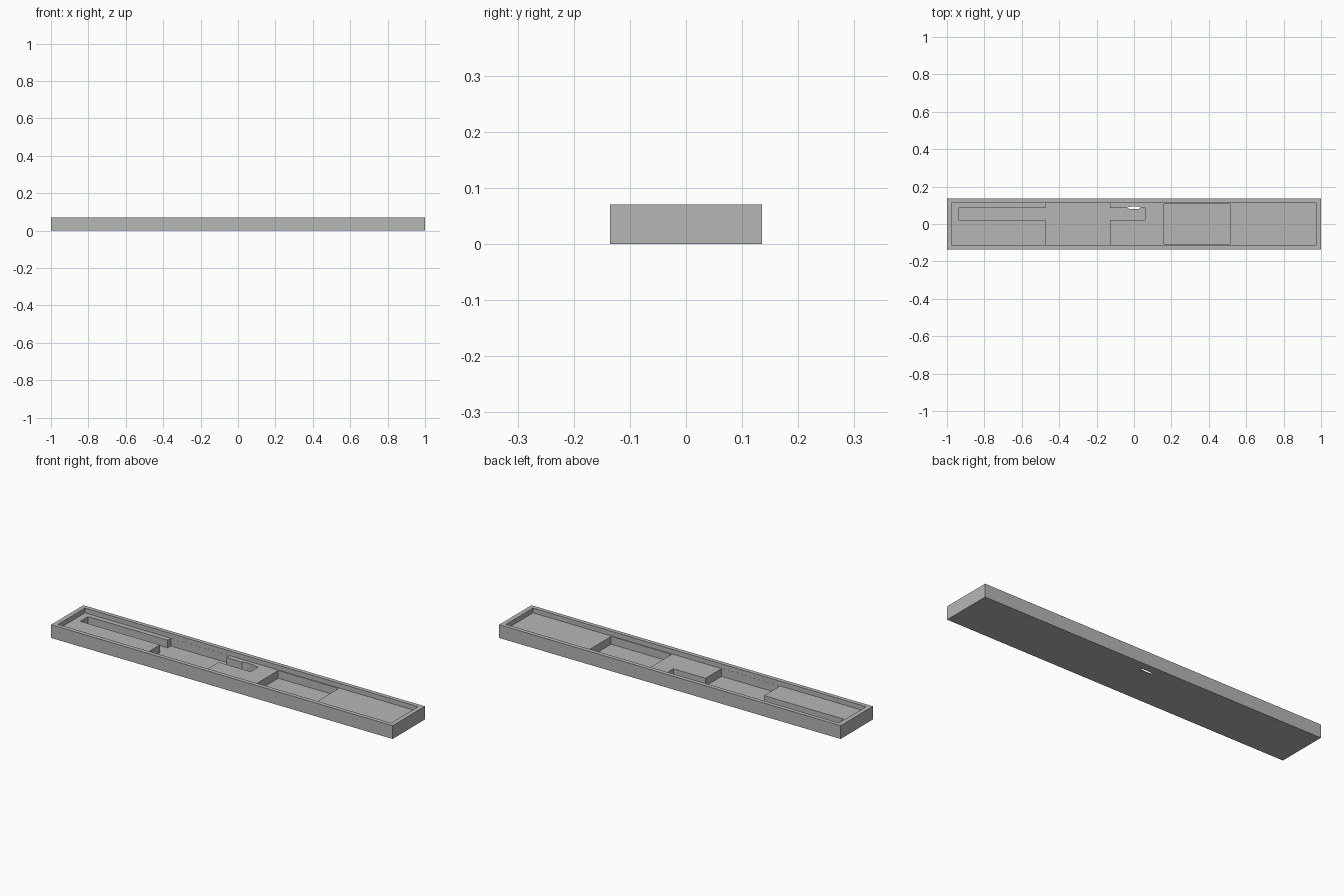
import bpy, bmesh, math

cube = bpy.data.objects.get("Cube")
if cube:
    bpy.data.objects.remove(cube, do_unlink=True)

grey = bpy.data.materials.new("plain grey")
grey.use_nodes = True
colour = (0.47, 0.47, 0.47, 1)
grey.diffuse_color = colour
for node in grey.node_tree.nodes:
    if node.type == "BSDF_PRINCIPLED":
        node.inputs["Base Color"].default_value = colour


def prism(name, outline, bottom, top):
    """Upright solid with the given outline."""
    bm = bmesh.new()
    face = bm.faces.new([bm.verts.new((x, y, bottom)) for x, y in outline])
    out = bmesh.ops.extrude_face_region(bm, geom=[face])
    verts = [v for v in out["geom"] if isinstance(v, bmesh.types.BMVert)]
    bmesh.ops.translate(bm, verts=verts, vec=(0, 0, top - bottom))
    bmesh.ops.recalc_face_normals(bm, faces=bm.faces)
    mesh = bpy.data.meshes.new(name)
    bm.to_mesh(mesh)
    bm.free()
    mesh.materials.append(grey)
    obj = bpy.data.objects.new(name, mesh)
    bpy.context.collection.objects.link(obj)
    return obj


def rect(x0, x1, y0, y1):
    return [(x0, y0), (x1, y0), (x1, y1), (x0, y1)]


def cut(target, name, outline, bottom):
    """Remove an upright prism, open at the top, from the target."""
    cutter = prism(name, outline, bottom, 0.2)
    cutter.hide_render = True
    mod = target.modifiers.new(name, "BOOLEAN")
    mod.operation = "DIFFERENCE"
    mod.solver = "EXACT"
    mod.object = cutter
    bpy.context.view_layer.objects.active = target
    bpy.ops.object.modifier_apply(modifier=mod.name)
    bpy.data.objects.remove(cutter, do_unlink=True)


TOP, LEDGE, FLOOR = 0.07, 0.045, 0.004

# Long shallow tray
tray = prism("tray", rect(-1, 1, -0.135, 0.135), 0, TOP)
cut(tray, "lid_recess", rect(-0.975, 0.975, -0.113, 0.113), LEDGE)

# Wide pocket with a narrow channel running out of each end
w, x0, x1, y0, y1 = 0.1125, -0.472, -0.129, 0.021, 0.086
cross = [(x0, -w), (x1, -w), (x1, y0), (0.059, y0), (0.059, y1), (x1, y1),
         (x1, w), (x0, w), (x0, y1), (-0.938, y1), (-0.938, y0), (x0, y0)]
cut(tray, "cross_pocket", cross, FLOOR)

# Separate rectangular pocket
cut(tray, "square_pocket", rect(0.16, 0.514, -0.108, 0.108), FLOOR)

# Narrow oval slot through the floor and channel wall
oval = [(0.037 * math.cos(a), 0.0865 + 0.007 * math.sin(a))
        for a in (math.tau * (i + 0.5) / 24 for i in range(24))]
cut(tray, "oval_slot", oval, -0.1)
